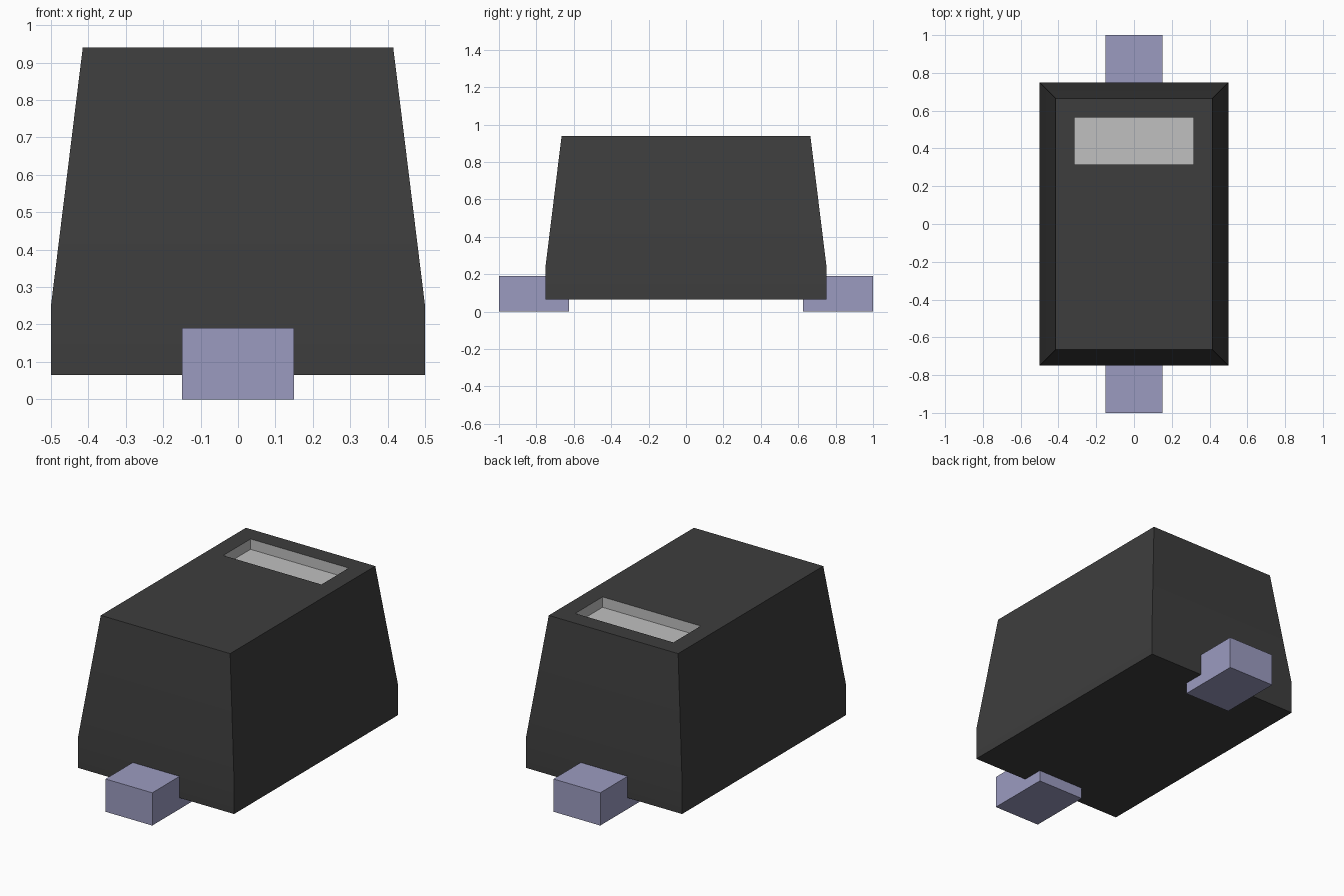
import bpy
import bmesh
import math

cube = bpy.data.objects.get("Cube")
if cube:
    bpy.data.objects.remove(cube, do_unlink=True)


def make_material(name, rgb):
    mat = bpy.data.materials.new(name)
    mat.use_nodes = True
    mat.diffuse_color = (*rgb, 1)
    mat.node_tree.nodes["Principled BSDF"].inputs["Base Color"].default_value = (*rgb, 1)
    return mat


dark = make_material("dark grey", (0.047, 0.047, 0.047))
light = make_material("light grey", (0.53, 0.53, 0.53))
lilac = make_material("lilac grey", (0.33, 0.33, 0.53))


def stacked_rings(name, rings, materials, light_from=None):
    """Join rectangles (half x, y min, y max, z) from the bottom up and cap both ends."""
    bm = bmesh.new()
    loops = [[bm.verts.new(p) for p in
              ((-hx, y0, z), (hx, y0, z), (hx, y1, z), (-hx, y1, z))]
             for hx, y0, y1, z in rings]
    bm.faces.new(loops[0][::-1])
    for level, (a, b) in enumerate(zip(loops, loops[1:])):
        for i in range(4):
            j = (i + 1) % 4
            face = bm.faces.new((a[i], a[j], b[j], b[i]))
            face.material_index = int(light_from is not None and level >= light_from)
    cap = bm.faces.new(loops[-1])
    cap.material_index = int(light_from is not None)
    mesh = bpy.data.meshes.new(name)
    bm.to_mesh(mesh)
    bm.free()
    for mat in materials:
        mesh.materials.append(mat)
    obj = bpy.data.objects.new(name, mesh)
    bpy.context.collection.objects.link(obj)
    return obj


# Tapered housing with a recessed slot sunk into its top
body = stacked_rings("body", [
    (0.50, -0.75, 0.75, 0.065),
    (0.50, -0.75, 0.75, 0.25),
    (0.415, -0.665, 0.665, 0.94),
    (0.315, 0.315, 0.565, 0.94),
    (0.315, 0.315, 0.565, 0.88),
], [dark, light], light_from=3)
bpy.ops.object.select_all(action="DESELECT")
body.select_set(True)
bpy.context.view_layer.objects.active = body
bpy.ops.object.shade_smooth_by_angle(angle=math.radians(30))

# Block feet projecting at both ends
for name, y0, y1 in (("front_foot", -1.0, -0.625), ("back_foot", 0.625, 1.0)):
    stacked_rings(name, [(0.15, y0, y1, 0.0), (0.15, y0, y1, 0.19)], [lilac])
